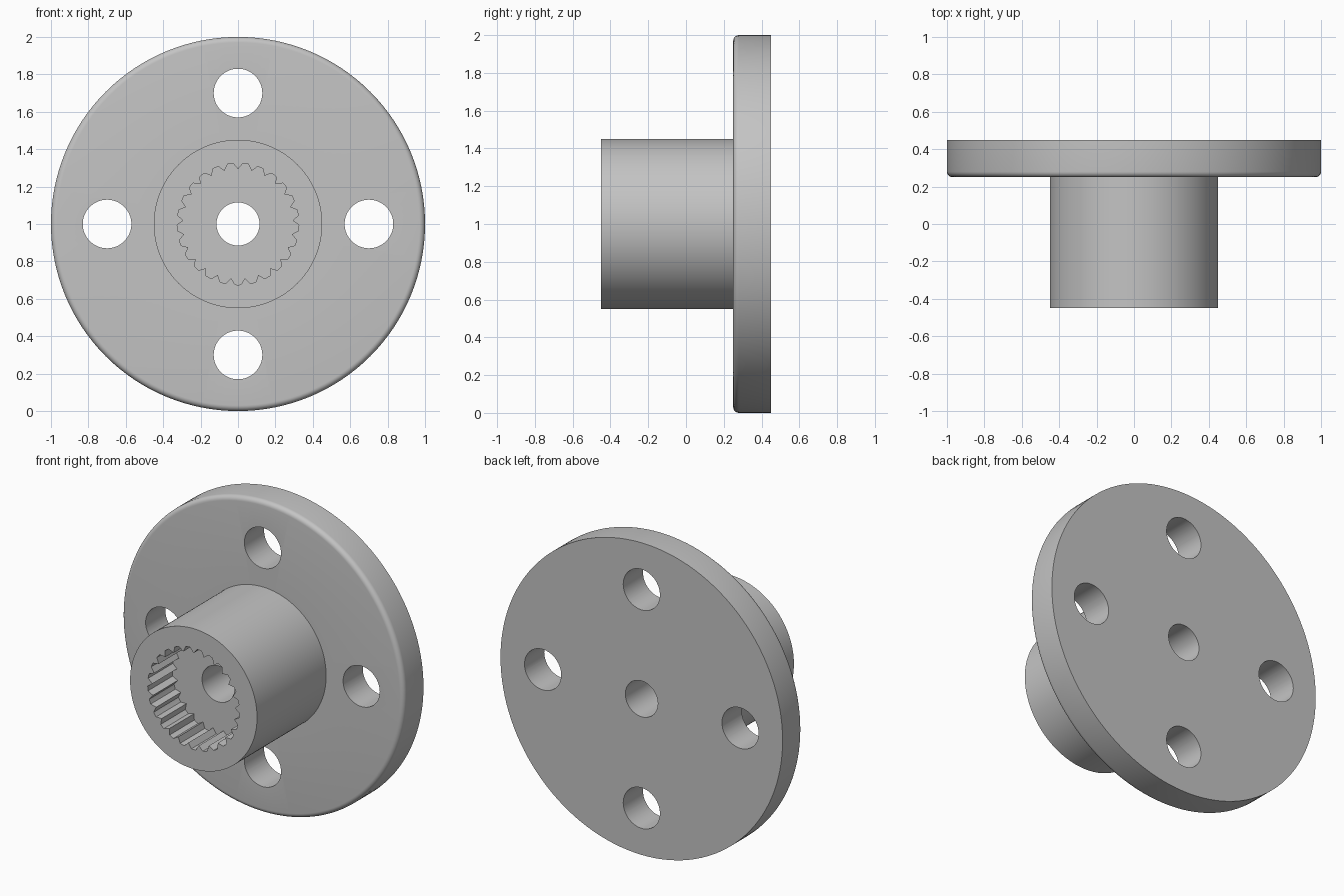
import bpy, bmesh, math
from mathutils import Matrix, Vector

if "Cube" in bpy.data.objects:
    bpy.data.objects.remove(bpy.data.objects["Cube"], do_unlink=True)

CENTRE = Vector((0, 0, 1))
BACK, FLANGE_FRONT, HUB_FRONT, FLOOR = 0.45, 0.25, -0.45, -0.2
BORE, TEETH = 0.325, 25

grey = bpy.data.materials.new("light grey")
grey.use_nodes = True
colour = (0.55, 0.55, 0.55, 1)
grey.diffuse_color = colour
grey.node_tree.nodes["Principled BSDF"].inputs["Base Color"].default_value = colour


def finish(bm, name):
    bmesh.ops.recalc_face_normals(bm, faces=bm.faces)
    mesh = bpy.data.meshes.new(name)
    bm.to_mesh(mesh)
    bm.free()
    mesh.materials.append(grey)
    obj = bpy.data.objects.new(name, mesh)
    bpy.context.collection.objects.link(obj)
    return obj


def polar(r, angle, y):
    return CENTRE + Vector((r * math.cos(angle), y, r * math.sin(angle)))


# Flange and hub: one closed profile (radius, y) turned about the y axis
fillet = 0.03
rim = [(1 - fillet + fillet * math.cos(a), FLANGE_FRONT + fillet - fillet * math.sin(a))
       for a in (math.radians(15 * i) for i in range(7))]
profile = [(0.115, BACK), (1.0, BACK)] + rim + [
    (0.45, FLANGE_FRONT), (0.45, HUB_FRONT), (BORE, HUB_FRONT),
    (BORE, FLOOR), (0.115, FLOOR)]
bm = bmesh.new()
verts = [bm.verts.new(polar(r, 0, y)) for r, y in profile]
edges = [bm.edges.new((v, verts[i - 1])) for i, v in enumerate(verts)]
bmesh.ops.spin(bm, geom=verts + edges, cent=CENTRE, axis=(0, 1, 0),
               angle=math.tau, steps=128)
bmesh.ops.remove_doubles(bm, verts=bm.verts, dist=1e-4)
body = finish(bm, "flanged_hub")

# Four bolt holes through the flange
bm = bmesh.new()
for i in range(4):
    place = Matrix.Translation(polar(0.7, i * math.pi / 2, 0.35))
    bmesh.ops.create_cone(bm, cap_ends=True, segments=64, radius1=0.13, radius2=0.13,
                          depth=0.4, matrix=place @ Matrix.Rotation(math.pi / 2, 4, "X"))
cutter = finish(bm, "bolt_hole_cutter")
cutter.hide_render = True
cutter.hide_set(True)
cut = body.modifiers.new("bolt holes", "BOOLEAN")
cut.object = cutter
cut.operation = "DIFFERENCE"
cut.solver = "EXACT"
bpy.context.view_layer.objects.active = body
body.select_set(True)
bpy.ops.object.modifier_apply(modifier=cut.name)
bpy.data.objects.remove(cutter, do_unlink=True)
bpy.ops.object.shade_smooth_by_angle(angle=math.radians(30))

# Spline teeth: triangular ribs pointing inward along the bore
bm = bmesh.new()
for i in range(TEETH):
    a = math.pi / 2 + i * math.tau / TEETH
    corners = [(BORE + 0.002, a - 0.083), (BORE - 0.032, a), (BORE + 0.002, a + 0.083)]
    front, back = ([bm.verts.new(polar(r, t, y)) for r, t in corners]
                   for y in (HUB_FRONT, FLOOR))
    bm.faces.new(front)
    bm.faces.new(back)
    for j in range(3):
        bm.faces.new((front[j - 1], front[j], back[j], back[j - 1]))
finish(bm, "spline_teeth")
